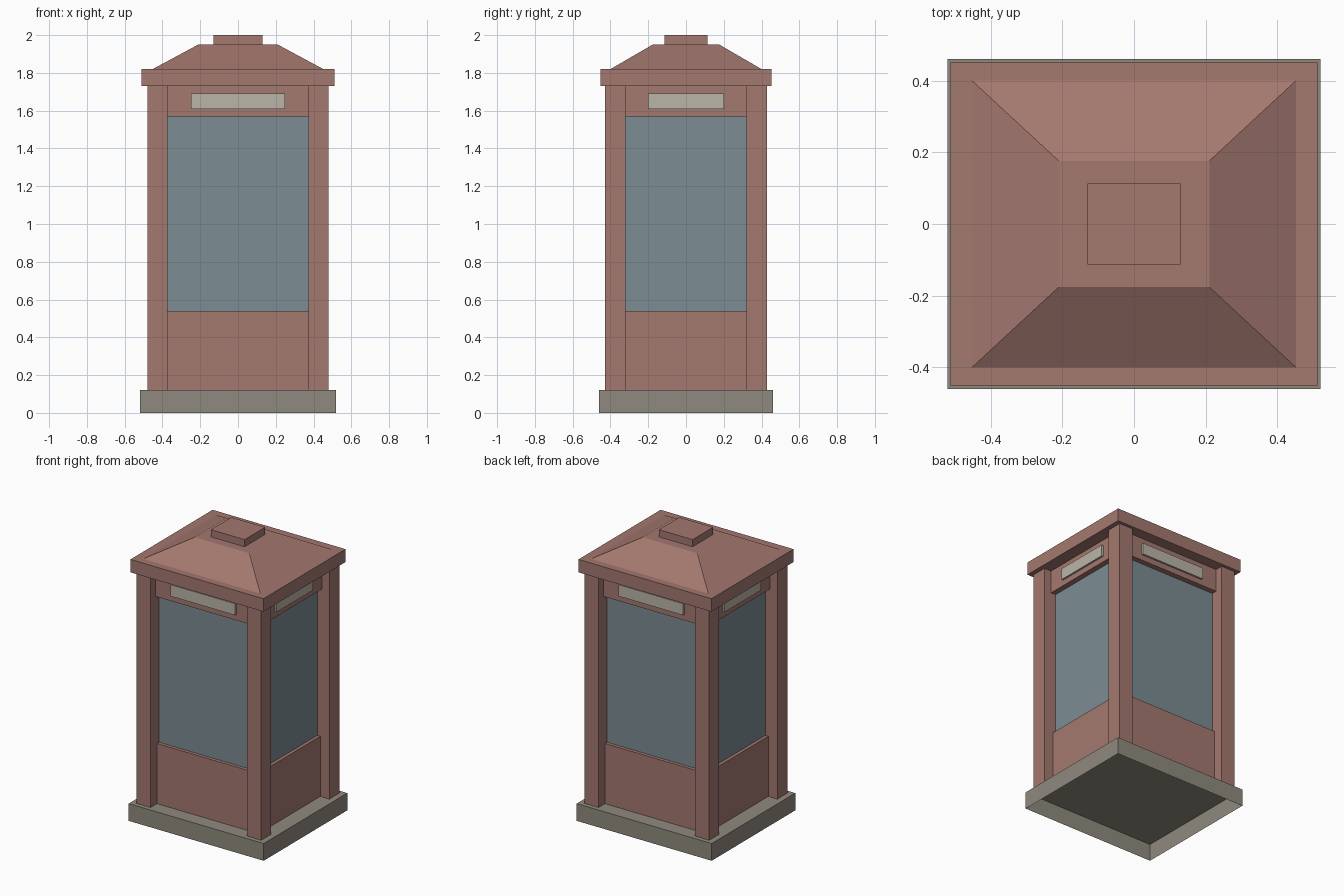
import bpy, bmesh

cube = bpy.data.objects.get("Cube")
if cube:
    bpy.data.objects.remove(cube, do_unlink=True)


def linear(c):
    c /= 255
    return c / 12.92 if c <= 0.04045 else ((c + 0.055) / 1.055) ** 2.4


def material(name, *rgb):
    mat = bpy.data.materials.new(name)
    col = (*[linear(c) for c in rgb], 1)
    mat.use_nodes = True
    mat.diffuse_color = col
    mat.node_tree.nodes["Principled BSDF"].inputs["Base Color"].default_value = col
    return mat


red = material("faded red paint", 164, 120, 111)
stone = material("grey stone", 143, 138, 126)
glass = material("blue grey glass", 124, 140, 146)
cream = material("pale sign", 187, 181, 167)


def block(name, mat, half, z, centre=(0, 0), top=None, open_bottom=False):
    """Box from half sizes and a z range; top gives a tapered upper end."""
    bm = bmesh.new()
    bmesh.ops.create_cube(bm, size=2)
    for v in bm.verts:
        upper = v.co.z > 0
        hx, hy = top if upper and top else half
        v.co = (centre[0] + v.co.x * hx, centre[1] + v.co.y * hy, z[upper])
    if open_bottom:
        bm.normal_update()
        bmesh.ops.delete(bm, geom=[f for f in bm.faces if f.normal.z < -0.9],
                         context='FACES_ONLY')
    mesh = bpy.data.meshes.new(name)
    bm.to_mesh(mesh)
    bm.free()
    mesh.materials.append(mat)
    obj = bpy.data.objects.new(name, mesh)
    bpy.context.collection.objects.link(obj)
    return obj


# Hollow plinth
block("plinth", stone, (0.52, 0.46), (0, 0.12), open_bottom=True)

# Walls, stacked between the posts
block("lower_panels", red, (0.41, 0.36), (0.121, 0.54))
block("windows", glass, (0.387, 0.337), (0.53, 1.58))
block("header", red, (0.425, 0.375), (1.57, 1.74))

# Corner posts
for sx, side in ((-1, "right"), (1, "left")):
    for sy, end in ((-1, "front"), (1, "back")):
        block(f"{end}_{side}_post", red, (0.054, 0.055), (0.121, 1.74),
              (sx * 0.426, sy * 0.375))

# Blank sign plates on all four sides
for s, end, side in ((-1, "front", "right"), (1, "back", "left")):
    block(f"{end}_sign", cream, (0.25, 0.01), (1.61, 1.69), (0, s * 0.378))
    block(f"{side}_sign", cream, (0.01, 0.2), (1.61, 1.69), (s * 0.428, 0))

# Roof
block("eave", red, (0.512, 0.452), (1.73, 1.82))
block("roof_slope", red, (0.452, 0.4), (1.82, 1.95), top=(0.21, 0.176))
block("roof_cap", red, (0.13, 0.113), (1.95, 2.0))
